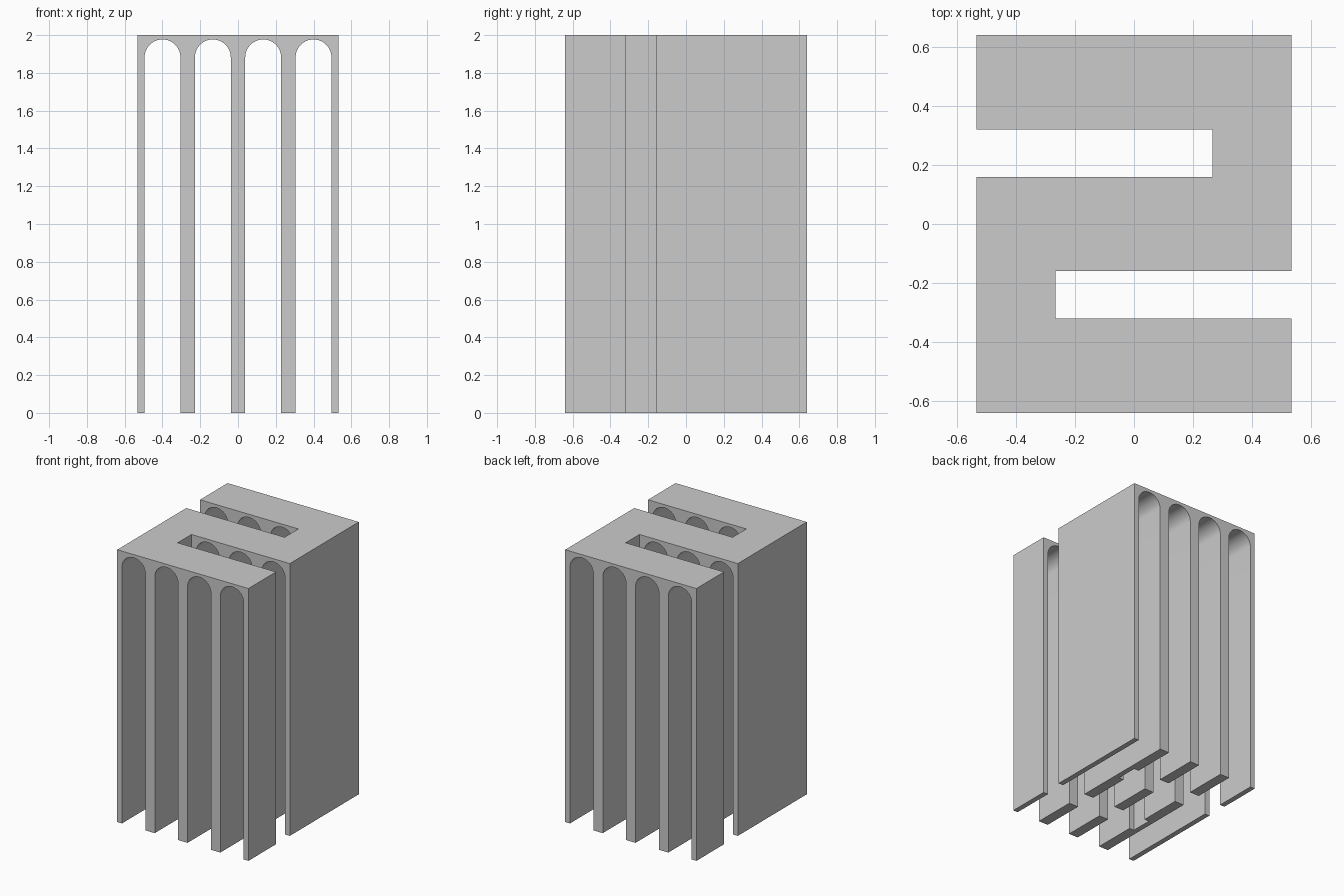
import bpy, bmesh, math
from mathutils import Vector

if "Cube" in bpy.data.objects:
    bpy.data.objects.remove(bpy.data.objects["Cube"])

W, D, H = 0.533, 0.64, 2.0      # half width, half depth, height
BAY = 2 * W / 4                 # four arched bays
R, CROWN = 0.095, 1.977         # arch radius and top


def prisms(name, profiles, offset):
    """Extrude each closed profile along the offset vector into one object."""
    bm = bmesh.new()
    for pts in profiles:
        face = bm.faces.new([bm.verts.new(p) for p in pts])
        geom = bmesh.ops.extrude_face_region(bm, geom=[face])["geom"]
        verts = [v for v in geom if isinstance(v, bmesh.types.BMVert)]
        bmesh.ops.translate(bm, verts=verts, vec=Vector(offset))
    bmesh.ops.recalc_face_normals(bm, faces=bm.faces)
    mesh = bpy.data.meshes.new(name)
    bm.to_mesh(mesh)
    bm.free()
    obj = bpy.data.objects.new(name, mesh)
    bpy.context.collection.objects.link(obj)
    return obj


# S-shaped block: half the outline, then the same half turned 180 degrees
half = [(-W, -D), (W, -D), (W, -D / 2), (-W / 2, -D / 2), (-W / 2, -D / 4), (W, -D / 4)]
plan = half + [(-x, -y) for x, y in half]
block = prisms("arched_block", [[(x, y, 0) for x, y in plan]], (0, 0, H))


# Round-topped tunnels running front to back
def arch(cx):
    spring = CROWN - R
    arc = [(cx + R * math.cos(math.pi * i / 32), -1, spring + R * math.sin(math.pi * i / 32))
           for i in range(33)]
    return [(cx - R, -1, -0.2), (cx + R, -1, -0.2)] + arc


tunnels = prisms("tunnel_cutter", [arch(BAY * (i - 1.5)) for i in range(4)], (0, 2, 0))
tunnels.hide_render = True

# Cut the tunnels and keep the edges crisp
bpy.context.view_layer.objects.active = block
block.select_set(True)
cut = block.modifiers.new("tunnels", "BOOLEAN")
cut.operation = "DIFFERENCE"
cut.solver = "EXACT"
cut.object = tunnels
bpy.ops.object.modifier_apply(modifier=cut.name)
bpy.data.objects.remove(tunnels)
bpy.ops.object.shade_smooth_by_angle(angle=math.radians(30))
